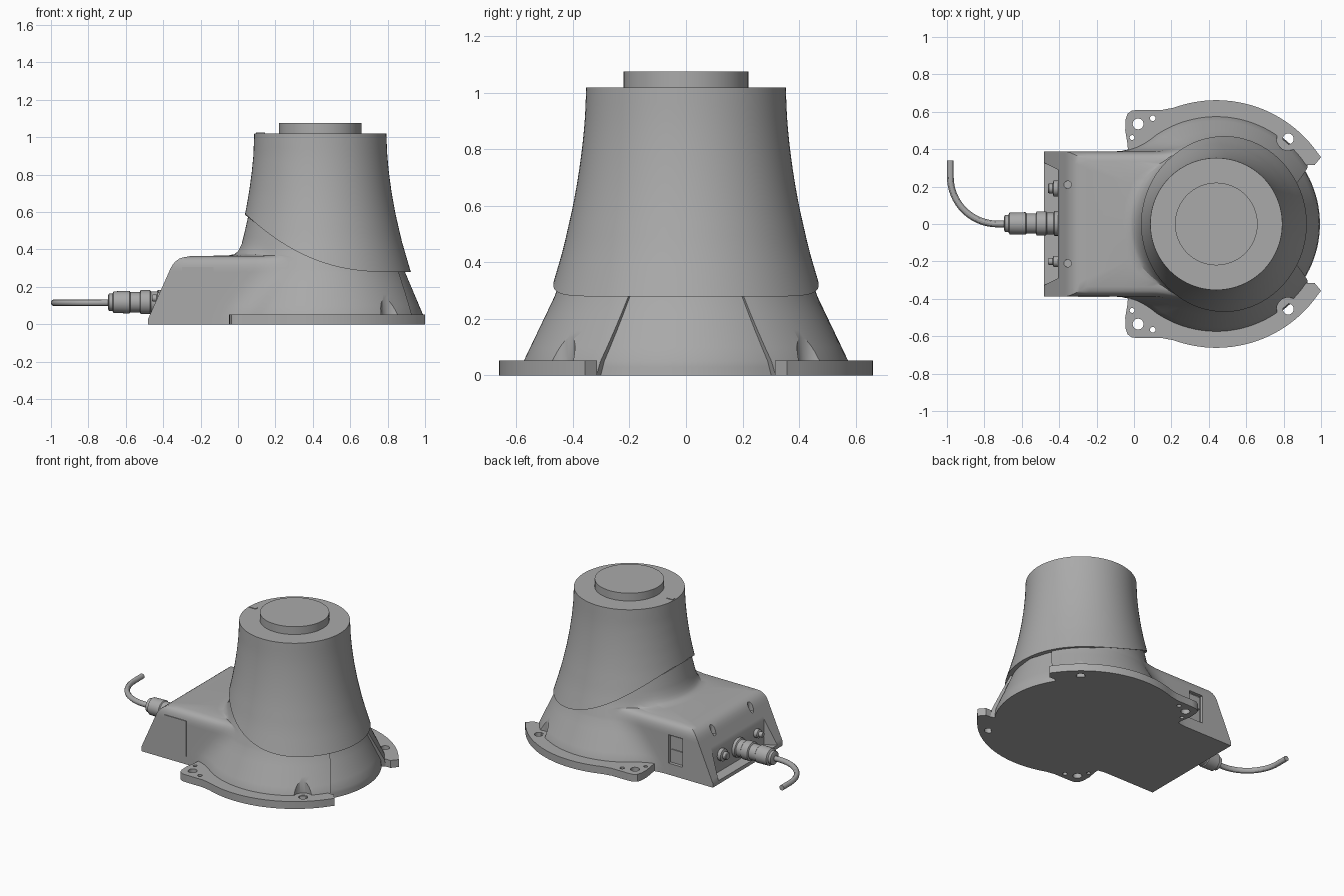
import bpy, bmesh
from math import sin, cos, asin, sqrt, pi, radians
from mathutils import Matrix, Vector

old = bpy.data.objects.get("Cube")
if old:
    bpy.data.objects.remove(old, do_unlink=True)

grey = bpy.data.materials.new("painted_grey")
grey.use_nodes = True
COLOUR = (0.40, 0.40, 0.40, 1)
grey.diffuse_color = COLOUR
grey.node_tree.nodes["Principled BSDF"].inputs["Base Color"].default_value = COLOUR
CX = 0.44  # column axis


def table(rows, t):
    """Straight-line lookup in (key, value) rows."""
    for (a, u), (b, v) in zip(rows, rows[1:]):
        if t <= b:
            return u + (v - u) * max(0, (t - a) / (b - a))
    return rows[-1][1]


def make(name, bm):
    bmesh.ops.recalc_face_normals(bm, faces=bm.faces)
    me = bpy.data.meshes.new(name)
    bm.to_mesh(me)
    bm.free()
    me.materials.append(grey)
    ob = bpy.data.objects.new(name, me)
    bpy.context.collection.objects.link(ob)
    return ob


def activate(ob):
    bpy.ops.object.select_all(action='DESELECT')
    ob.select_set(True)
    bpy.context.view_layer.objects.active = ob


def smooth(ob, angle=30):
    activate(ob)
    bpy.ops.object.shade_smooth_by_angle(angle=radians(angle))
    return ob


def loft(name, rings):
    """Skin closed rings of equal length and cap both ends."""
    bm = bmesh.new()
    vs = [[bm.verts.new(p) for p in ring] for ring in rings]
    n = len(vs[0])
    for a, b in zip(vs, vs[1:]):
        for i in range(n):
            j = (i + 1) % n
            bm.faces.new((a[i], a[j], b[j], b[i]))
    bm.faces.new(vs[0])
    bm.faces.new(vs[-1])
    return make(name, bm)


def lathe(name, profile, place, sides=48, axis='Z'):
    """Turn (radius, height) points about z, then lay along an axis."""
    turn = {'Z': Matrix(), 'X': Matrix.Rotation(pi / 2, 4, 'Y')}[axis]
    rings = [[Vector(place) + turn @ Vector((r * cos(2 * pi * i / sides), r * sin(2 * pi * i / sides), h))
              for i in range(sides)] for r, h in profile]
    return loft(name, rings)


def prism(name, outline, z0, z1):
    return loft(name, [[(x, y, z) for x, y in outline] for z in (z0, z1)])


def box(name, lo, hi):
    return prism(name, [(lo[0], lo[1]), (hi[0], lo[1]), (hi[0], hi[1]), (lo[0], hi[1])], lo[2], hi[2])


def cut(ob, cutter):
    mod = ob.modifiers.new("cut", 'BOOLEAN')
    mod.operation, mod.solver, mod.object = 'DIFFERENCE', 'EXACT', cutter
    activate(ob)
    bpy.ops.object.modifier_apply(modifier=mod.name)
    bpy.data.objects.remove(cutter, do_unlink=True)


# Lower housing: round cone blended into the rear connector box
CONE = [(0, .582), (.05, .575), (.28, .465), (.4, .425), (.58, .385)]
REAR = [(0, -.48), (.03, -.48), (.3, -.36), (.33, -.342), (.35, -.315), (.36, -.285), (.365, -.25),
        (.367, -.06), (.374, -.02), (.39, 0), (.43, .02), (.5, .037), (.58, .055)]
HALF = [(0, .388), (.3, .387), (.33, .382), (.35, .37), (.36, .355), (.365, .335)]
BOX_TOP = .366


def on_circle(r, a):
    return CX + r * cos(a), r * sin(a)


def housing_ring(z):
    R, x0, w = table(CONE, z), table(REAR, z), table(HALF, z)
    join = pi - asin(w / R)
    end = join - .24
    half = []
    if z < BOX_TOP:
        xj = on_circle(R, join)[0]
        s = xj - .11
        half += [(x0, w * i / 8) for i in range(8)]
        half += [(x0 + (s - x0) * i / 6, w) for i in range(6)]
        ex, ey = on_circle(R, end)
        for i in range(6):
            t = i / 6
            half.append(((1 - t) ** 2 * s + 2 * t * (1 - t) * xj + t * t * ex,
                         (1 - t * t) * w + t * t * ey))
    else:
        for i in range(20):
            off = (pi - end) * i / 20
            m = min(1, max(0, (.9 - off) / .45))
            m = m * m * (3 - 2 * m)
            half.append(on_circle(R + (CX - x0 - R) * m, pi - off))
    # plain arc, then the slightly sunken front sector
    lim = radians(33 - 25 * z)
    half += [on_circle(R, end + (lim - end) * i / 30) for i in range(31)]
    dent = max(.002, .028 - .055 * z)
    half += [on_circle(R - dent, lim * (1 - i / 10)) for i in range(11)]
    full = half + [(x, -y) for x, y in half[-2:0:-1]]
    return [(x, y, z) for x, y in full]


levels = [0, .03, .05, .1, .16, .22, .28, .3, .32, .335, .35, .358, .365,
          .367, .374, .39, .41, .43, .465, .5, .58]
housing = loft("lower_housing", [housing_ring(z) for z in levels])
cut(housing, prism("panel_cutter", [(-.6, -.385), (-.405, -.29), (-.405, .29), (-.6, .385)], .025, .34))
cut(housing, box("switch_cutter", (-.245, .365, .08), (-.135, .5, .28)))
for s in (-1, 1):
    cut(housing, lathe("bolt_pocket_cutter", [(.062, .05), (.062, .3)], (.825, s * .455, 0)))
    cut(housing, lathe("screw_cutter", [(.02, -.03), (.02, .1)], (-.355, s * .21, .30), 24))
smooth(housing)

# Base flange, one half per side
edge = [(-.03, .36), (-.035, .43), (-.047, .5), (-.045, .56), (-.035, .59), (-.01, .607), (.03, .61), (.15, .61)]
edge += [on_circle(.662, radians(a)) for a in range(110, 32, -3)]
edge += [(1, .357), (.965, .315), (.87, .315), (.7, .3)]
for s, side in ((1, "left"), (-1, "right")):
    flange = prism(side + "_flange", [(x, s * y) for x, y in edge], 0, .052)
    for x, y, r in ((.825, .455, .029), (.022, .535, .029), (.1, .565, .015), (-.01, .462, .013)):
        cut(flange, lathe("hole_cutter", [(r, -.1), (r, .2)], (x, s * y, 0), 24))
    smooth(flange)

# Bell-shaped column with a swept lower edge
BELL = [(.28, .484), (.35, .463), (.45, .434), (.6, .4), (.7, .382), (.8, .368), (.9, .358), (1.02, .353)]


def lower_edge(a):
    z = .4
    for _ in range(12):
        x = CX + table(BELL, z) * cos(a)
        t = min(1, max(0, (x - .045) / .75))
        z = .5 * z + .5 * (.28 + .305 * (1 - t) ** 2.3)
    return z


angles = [2 * pi * i / 96 for i in range(96)]
rings = []
for k in range(15):
    ring = []
    for a in angles:
        z0 = lower_edge(a)
        z = z0 + (1.02 - z0) * k / 14
        ring.append((*on_circle(table(BELL, z), a), z))
    rings.append(ring)
smooth(loft("bell_column", rings), 40)
smooth(lathe("top_cap", [(.221, 1.0), (.221, 1.075)], (CX, 0, 0), 64))
box("alignment_key", (.095, -.012, 1.015), (.145, .012, 1.024))

# Side cover and paired switches
box("side_cover", (-.3, -.391, .055), (-.13, -.37, .305))
for z in (.09, .185):
    box("switch", (-.235, .36, z), (-.145, .372, z + .085))

# Rear plug, its cable, and the small sockets
plug = [(.035, -.695), (.046, -.69), (.046, -.672), (.058, -.665), (.06, -.58), (.054, -.575),
        (.054, -.525), (.064, -.52), (.064, -.47), (.058, -.465), (.058, -.43), (.066, -.425), (.066, -.39)]
smooth(lathe("cable_plug", plug, (0, .003, .118), axis='X'))
small = [(.022, -.46), (.026, -.455), (.026, -.435), (.042, -.43), (.042, -.39)]
for y, z, k in ((.19, .14, 1), (-.2, .14, .7)):
    smooth(lathe("rear_socket", [(r * k, h) for r, h in small], (0, y, z), 24, 'X'))

path = [(-.66, 0), (-.7, 0)]
path += [(-.73 + .252 * cos(a), .252 + .252 * sin(a)) for a in (-pi / 2 - pi / 2 * i / 16 for i in range(17))]
path += [(-.982, .34)]
curve = bpy.data.curves.new("cable", 'CURVE')
curve.dimensions = '3D'
curve.bevel_depth, curve.bevel_resolution, curve.use_fill_caps = .018, 4, True
line = curve.splines.new('POLY')
line.points.add(len(path) - 1)
for p, (x, y) in zip(line.points, path):
    p.co = (x, y, .115, 1)
curve.materials.append(grey)
cable = bpy.data.objects.new("cable", curve)
bpy.context.collection.objects.link(cable)
activate(cable)
bpy.ops.object.convert(target='MESH')
smooth(bpy.context.object)
